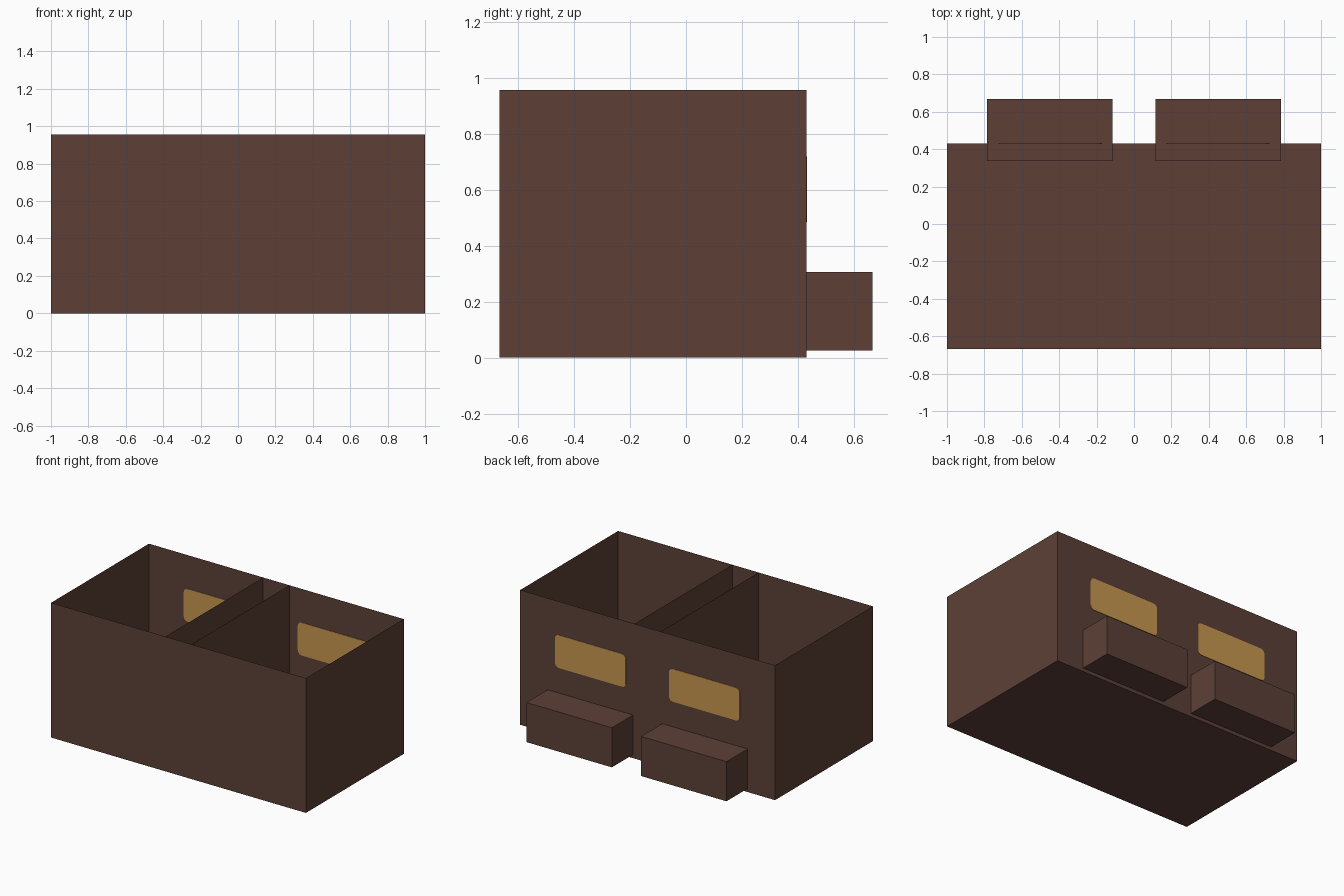
import bpy
import bmesh
from mathutils import Matrix, Vector

default = bpy.data.objects.get("Cube")
if default:
    bpy.data.objects.remove(default, do_unlink=True)

FRONT, BACK, HEIGHT = -0.667, 0.43, 0.956


def material(name, rgb):
    mat = bpy.data.materials.new(name)
    mat.use_nodes = True
    mat.diffuse_color = (*rgb, 1)
    mat.node_tree.nodes["Principled BSDF"].inputs["Base Color"].default_value = (*rgb, 1)
    return mat


brown = material("dark brown", (0.109, 0.051, 0.038))
amber = material("amber glass", (0.58, 0.31, 0.08))


def finish(name, bm, mat):
    mesh = bpy.data.meshes.new(name)
    bm.to_mesh(mesh)
    bm.free()
    mesh.materials.append(mat)
    obj = bpy.data.objects.new(name, mesh)
    bpy.context.collection.objects.link(obj)
    return obj


def block(low, high):
    """Box between two opposite corners."""
    low, high = Vector(low), Vector(high)
    bm = bmesh.new()
    bmesh.ops.create_cube(bm, size=1, matrix=Matrix.Translation((low + high) / 2)
                          @ Matrix.Diagonal((*(high - low), 1)))
    return bm


# Sheet walls and floor, open at the top
bm = block((-1, FRONT, 0), (1, BACK, HEIGHT))
bm.normal_update()
bmesh.ops.delete(bm, geom=[f for f in bm.faces if f.normal.z > 0.5], context="FACES")
finish("room_shell", bm, brown)

for side, x in (("right", -1), ("left", 1)):
    # Sheet partition running from front wall to back wall
    bm = bmesh.new()
    corners = [(FRONT, 0), (BACK, 0), (BACK, HEIGHT), (FRONT, HEIGHT)]
    bm.faces.new([bm.verts.new((x * 0.103, y, z)) for y, z in corners])
    finish(side + "_partition", bm, brown)

    # Low box passing through the back wall
    ends = sorted((x * 0.115, x * 0.785))
    finish(side + "_rear_box", block((ends[0], 0.336, 0.025), (ends[1], 0.667, 0.306)), brown)

    # Rounded window plate, showing on both faces of the back wall
    ends = sorted((x * 0.17, x * 0.725))
    bm = block((ends[0], BACK - 0.003, 0.485), (ends[1], BACK + 0.003, 0.718))
    depth_edges = [e for e in bm.edges
                   if abs(e.verts[0].co.y - e.verts[1].co.y) > 0.001]
    bmesh.ops.bevel(bm, geom=depth_edges, offset=0.03, segments=4, profile=0.5,
                    affect="EDGES")
    finish(side + "_window", bm, amber)
